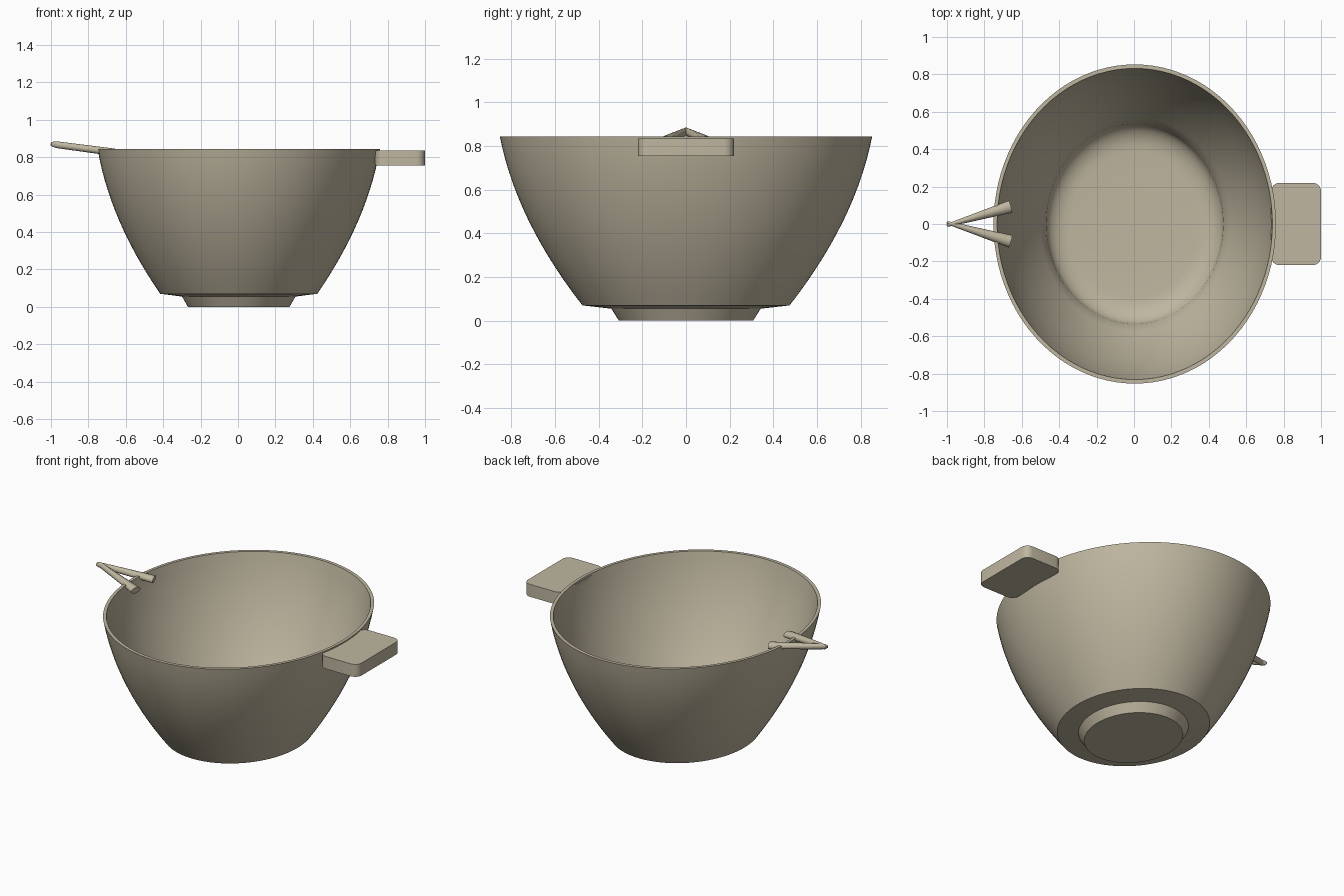
import bpy, bmesh, math
from mathutils import Vector

if "Cube" in bpy.data.objects:
    bpy.data.objects.remove(bpy.data.objects["Cube"], do_unlink=True)

clay = bpy.data.materials.new("warm clay")
clay.use_nodes = True
COLOUR = (0.52, 0.47, 0.35, 1)
clay.diffuse_color = COLOUR
clay.node_tree.nodes["Principled BSDF"].inputs["Base Color"].default_value = COLOUR


def finish(name, bm, angle):
    bmesh.ops.recalc_face_normals(bm, faces=bm.faces)
    mesh = bpy.data.meshes.new(name)
    bm.to_mesh(mesh)
    bm.free()
    mesh.materials.append(clay)
    obj = bpy.data.objects.new(name, mesh)
    bpy.context.collection.objects.link(obj)
    bpy.ops.object.select_all(action="DESELECT")
    obj.select_set(True)
    bpy.context.view_layer.objects.active = obj
    bpy.ops.object.shade_smooth_by_angle(angle=math.radians(angle))
    return obj


def loft(rings):
    """Skin a list of point rings and cap both ends."""
    bm = bmesh.new()
    loops = [[bm.verts.new(p) for p in ring] for ring in rings]
    n = len(loops[0])
    for a, b in zip(loops, loops[1:]):
        for i in range(n):
            j = (i + 1) % n
            bm.faces.new((a[i], a[j], b[j], b[i]))
    bm.faces.new(loops[0])
    bm.faces.new(loops[-1])
    return bm


def circle(n):
    return [(math.cos(math.tau * i / n), math.sin(math.tau * i / n)) for i in range(n)]


# Oval bowl: (radius along x, height), from foot up over the rim and down inside
X0, STRETCH, RIM_R, RIM_Z, BASE_R, BASE_Z = 0.004, 1.13, 0.755, 0.845, 0.42, 0.07


def wall(t):
    """Curved flank, steepening toward the rim."""
    return BASE_R + (RIM_R - BASE_R) * (1.6 * t - 0.6 * t * t), BASE_Z + (RIM_Z - BASE_Z) * t


STEPS = 14
outside = [wall(i / STEPS) for i in range(STEPS + 1)]
inside = [(r - 0.019, z) for r, z in outside[:1:-1]]
r0, z0 = inside[-1]
floor_z = 0.088
# Rounded transition from wall to floor
for i in range(1, 8):
    a = math.pi / 2 * i / 7
    inside.append((r0 - 0.13 * (1 - math.cos(a)), z0 - (z0 - floor_z) * math.sin(a)))
inside += [(0.2, floor_z - 0.004), (0.02, floor_z - 0.005)]
profile = [(0.272, 0), (0.303, 0.055)] + outside + inside
finish("bowl", loft([[(X0 + c * r, s * r * STRETCH, z) for c, s in circle(96)]
                     for r, z in profile]), 38)

# Flat grip with rounded corners
LEFT, RIGHT, HALF, CORNER = 0.733, 1.0, 0.22, 0.045
outline = []
for cx, cy, start in ((RIGHT, HALF, 0), (LEFT, HALF, 1), (LEFT, -HALF, 2), (RIGHT, -HALF, 3)):
    px = cx + (CORNER if cx == LEFT else -CORNER)
    py = cy - math.copysign(CORNER, cy)
    for i in range(7):
        a = math.pi / 2 * (start + i / 6)
        outline.append((px + CORNER * math.cos(a), py + CORNER * math.sin(a)))
finish("grip", loft([[(x, y, z) for x, y in outline] for z in (0.755, 0.835)]), 30)

# Pouring spout: two tapered rods meeting at the tip
tip, end = Vector((-1.0, -0.008, 0.871)), Vector((-0.66, 0.093, 0.826))
axis = (end - tip).normalized()
side = axis.cross(Vector((0, 0, 1))).normalized()
up = side.cross(axis)
for name, flip in (("spout_rod_back", 1), ("spout_rod_front", -1)):
    rings = []
    for t, width, height in ((0, 0.006, 0.008), (0.04, 0.009, 0.015),
                             (0.1, 0.011, 0.018), (1, 0.034, 0.02)):
        centre = tip.lerp(end, t)
        ring = [centre + side * c * width + up * s * height for c, s in circle(16)]
        rings.append([(p.x, p.y * flip, p.z) for p in ring])
    finish(name, loft(rings), 35)
